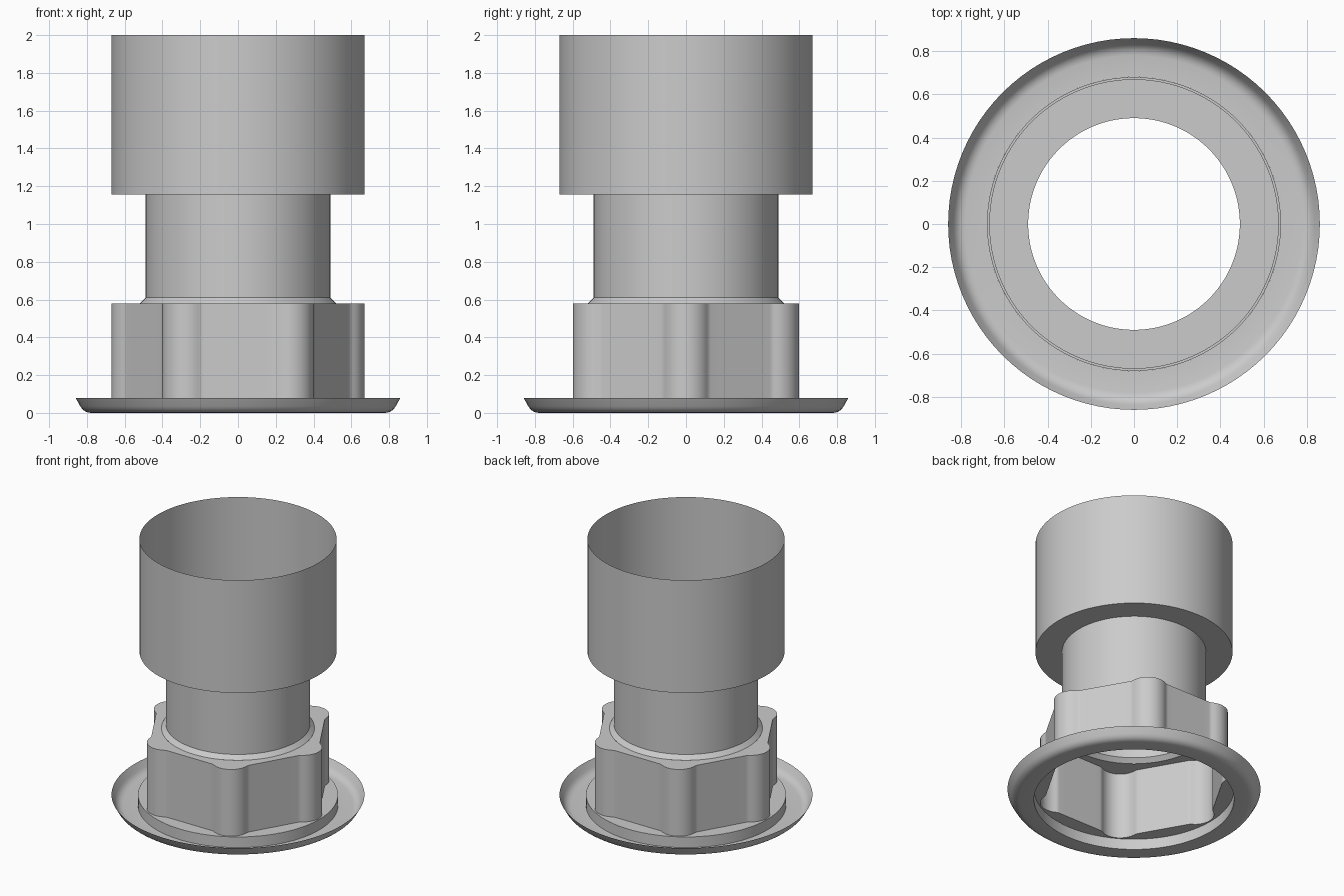
import bpy, bmesh
from math import sin, cos, pi, radians, atan2, degrees
from mathutils import Vector, Matrix

cube = bpy.data.objects.get("Cube")
if cube:
    bpy.data.objects.remove(cube, do_unlink=True)

grey = bpy.data.materials.new("plain_grey")
grey.use_nodes = True
grey.diffuse_color = (0.6, 0.6, 0.6, 1)
grey.node_tree.nodes["Principled BSDF"].inputs["Base Color"].default_value = (0.6, 0.6, 0.6, 1)


def loft(name, rings):
    """Skin a list of closed rings that all have the same point count."""
    bm = bmesh.new()
    loops = [[bm.verts.new(p) for p in ring] for ring in rings]
    for low, high in zip(loops, loops[1:]):
        n = len(low)
        for i in range(n):
            j = (i + 1) % n
            bm.faces.new((low[i], low[j], high[j], high[i]))
    mesh = bpy.data.meshes.new(name)
    bm.to_mesh(mesh)
    bm.free()
    mesh.materials.append(grey)
    obj = bpy.data.objects.new(name, mesh)
    bpy.context.collection.objects.link(obj)
    bpy.ops.object.select_all(action='DESELECT')
    obj.select_set(True)
    bpy.context.view_layer.objects.active = obj
    bpy.ops.object.shade_smooth_by_angle(angle=radians(25))
    return obj


def circle(r, z, angles):
    return [(r * cos(a), r * sin(a), z) for a in angles]


def lathe(name, profile, segments=96):
    angles = [2 * pi * i / segments for i in range(segments)]
    return loft(name, [circle(r, z, angles) for r, z in profile])


def polar(r, deg):
    return Vector((r * cos(radians(deg)), r * sin(radians(deg))))


def lobed_outline():
    """Hexagonal grip outline: round lobes, small fillets and flats between."""
    lobe_r, fillet_r, apothem, half_flat = 0.13, 0.058, 0.575, 0.18
    centre = Vector((0.54, 0))
    turn = Matrix.Rotation(radians(30), 2)
    fillet = turn @ Vector((apothem + fillet_r, -half_flat))
    d = fillet - centre
    end = degrees(atan2(d.y, d.x))
    half = [centre + polar(lobe_r, end * i / 8) for i in range(9)]
    half += [fillet + polar(fillet_r, 180 + end + (30 - end) * i / 4) for i in range(1, 5)]
    half += [turn @ Vector((apothem, -half_flat + half_flat * i / 4)) for i in range(1, 5)]
    # Mirror the half lobe; the last flat point is shared with the next lobe
    lobe = [Vector((p.x, -p.y)) for p in reversed(half[1:-1])] + half
    return [Matrix.Rotation(k * pi / 3, 2) @ p for k in range(6) for p in lobe]


outline = lobed_outline()
angles = [atan2(p.y, p.x) for p in outline]


def grip_ring(z):
    return [(p.x, p.y, z) for p in outline]


# Dished flange with its raised inner collar
lathe("dish_flange", [(0.86, 0.08), (0.835, 0.035), (0.825, 0.021), (0.812, 0.01),
                      (0.797, 0.003), (0.78, 0), (0.68, 0), (0.68, 0.08)][::-1])

# Flat collar plate with a lobed opening
loft("collar_plate", [circle(0.68, 0.08, angles), grip_ring(0.08)])

# Lobed grip body, open below, with a flat shoulder on top
loft("lobed_grip", [grip_ring(0.08), grip_ring(0.58), circle(0.52, 0.58, angles)])

# Neck tube with a chamfered foot
lathe("neck_tube", [(0.52, 0.58), (0.49, 0.61), (0.49, 1.155)])

# Wide open cup with a flat annular floor
lathe("upper_cup", [(0.49, 1.155), (0.67, 1.155), (0.67, 2.0)])
